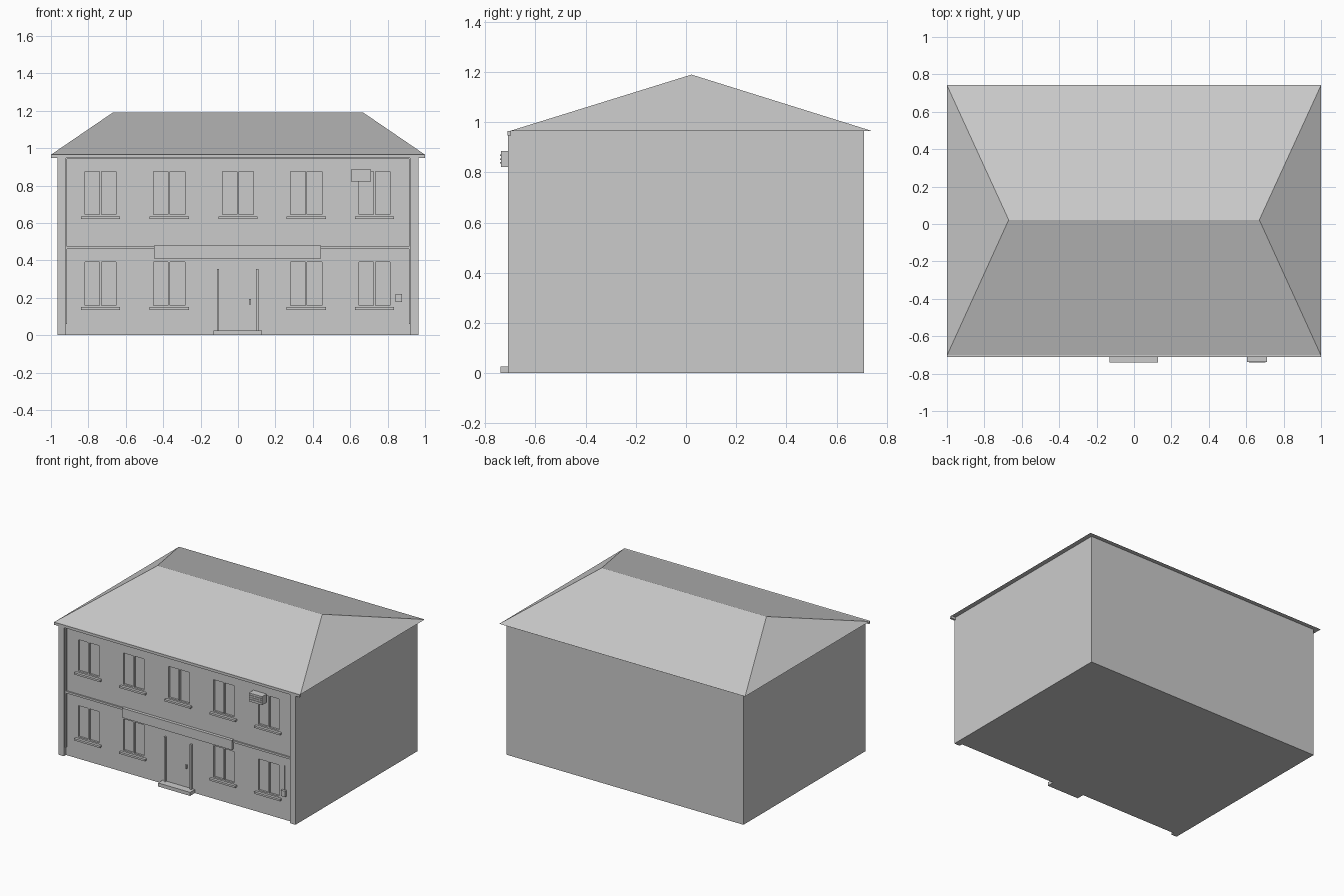
import bpy
import bmesh

cube = bpy.data.objects.get("Cube")
if cube:
    bpy.data.objects.remove(cube, do_unlink=True)

# One plain grey for the whole building
grey = bpy.data.materials.new("plain grey")
grey.use_nodes = True
COLOUR = (0.6, 0.6, 0.6, 1)
grey.diffuse_color = COLOUR
grey.node_tree.nodes["Principled BSDF"].inputs["Base Color"].default_value = COLOUR


def finish(name, bm):
    bmesh.ops.recalc_face_normals(bm, faces=bm.faces)
    mesh = bpy.data.meshes.new(name)
    bm.to_mesh(mesh)
    bm.free()
    mesh.materials.append(grey)
    obj = bpy.data.objects.new(name, mesh)
    bpy.context.scene.collection.objects.link(obj)
    return obj


def add_box(bm, x, y, z):
    """Box from (low, high) spans on each axis."""
    verts = bmesh.ops.create_cube(bm, size=1)["verts"]
    for v in verts:
        v.co = [span[0] if c < 0 else span[1] for c, span in zip(v.co, (x, y, z))]


def boxes(name, spans):
    bm = bmesh.new()
    for span in spans:
        add_box(bm, *span)
    return finish(name, bm)


SIDE, INNER, FRONT, BACK = 0.965, 0.92, -0.71, 0.71
WALL = -0.685          # recessed front wall plane
PANE = WALL + 0.014    # plane of the glass and door
EAVE = 0.965
COLUMNS = [-0.735, -0.368, 0, 0.365, 0.73]
windows = [(x, 0.645) for x in COLUMNS] + [(x, 0.16) for x in COLUMNS if x]
W, H = 0.084, 0.23     # window half width and height

# Walls with window recesses
walls = boxes("walls", [((-SIDE, SIDE), (WALL, BACK), (0, EAVE))])
cutter = boxes("window_cutter", [((x + a, x + b), (FRONT, PANE), (z, z + H))
                                 for x, z in windows
                                 for a, b in ((-W, -0.005), (0.005, W))])
cutter.hide_render = True
mod = walls.modifiers.new("openings", "BOOLEAN")
mod.object = cutter
mod.solver = "EXACT"
bpy.context.view_layer.objects.active = walls
bpy.ops.object.modifier_apply(modifier=mod.name)
bpy.data.objects.remove(cutter, do_unlink=True)

# Corner piers, and slim downpipes beside them
boxes("corner_piers", [(sorted((s * INNER, s * SIDE)), (FRONT, WALL), (0, EAVE))
                       for s in (-1, 1)])
boxes("downpipes", [((s * 0.917 - 0.004, s * 0.917 + 0.004), (WALL - 0.01, WALL), (0.06, 0.945))
                    for s in (-1, 1)])

# Sills
boxes("window_sills", [((x - 0.105, x + 0.105), (WALL - 0.02, WALL), (z - 0.024, z - 0.01))
                       for x, z in windows])

# Band between the floors, fascia panel over the door, top trim
boxes("floor_band", [((-INNER, INNER), (WALL - 0.01, WALL), (0.46, 0.475))])
boxes("fascia_panel", [((-0.45, 0.445), (WALL - 0.023, WALL), (0.41, 0.48))])
boxes("top_trim", [((-INNER, INNER), (WALL - 0.012, WALL), (0.943, EAVE))])

# Entrance
boxes("door_step", [((-0.132, 0.128), (-0.74, WALL), (0, 0.026))])
boxes("door_posts", [((x - 0.006, x + 0.006), (WALL - 0.015, WALL), (0.026, 0.355))
                     for x in (-0.107, 0.103)])
boxes("door_handle", [((0.059, 0.069), (WALL - 0.012, WALL), (0.165, 0.193))])

# Cooling unit with slats on its face
boxes("cooling_unit", [((0.605, 0.712), (-0.737, WALL), (0.822, 0.885))])
boxes("cooling_slats", [((0.615, 0.702), (-0.741, -0.737), (z, z + 0.006))
                        for z in (0.835, 0.85, 0.865)])

# Meter box and its conduit
boxes("meter_box", [((0.843, 0.876), (WALL - 0.02, WALL), (0.178, 0.22))])
boxes("meter_conduit", [((0.858, 0.863), (WALL - 0.006, WALL), (0.22, 0.4))])

# Hipped roof with flat soffit
bm = bmesh.new()
eave = [bm.verts.new((x, y, EAVE))
        for x, y in ((-1, -0.703), (1, -0.703), (1, 0.742), (-1, 0.742))]
left, right = [bm.verts.new((x, 0.022, 1.19)) for x in (-0.67, 0.67)]
a, b, c, d = eave
for face in ((a, b, right, left), (b, c, right), (c, d, left, right), (d, a, left), (d, c, b, a)):
    bm.faces.new(face)
finish("roof", bm)

# Gutter along the front eave
boxes("gutter", [((-1, 1), (-0.712, -0.698), (0.947, 0.966))])
